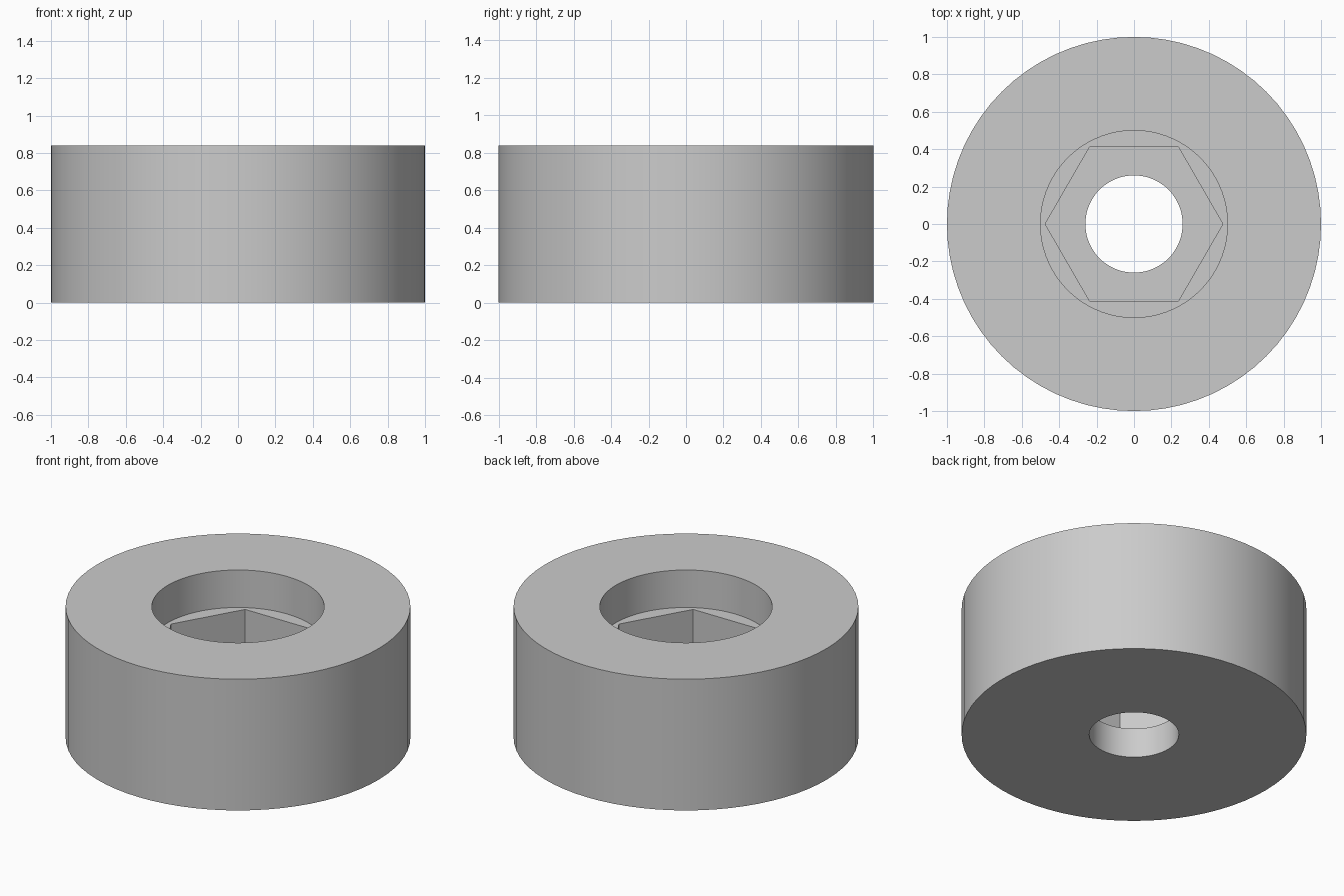
import bpy, bmesh
from math import cos, sin, pi

cube = bpy.data.objects.get("Cube")
if cube:
    bpy.data.objects.remove(cube, do_unlink=True)

SEGMENTS = 72  # divisible by six, so hexagon corners fall on ring points
HEIGHT, BORE_FLOOR, HEX_FLOOR = 0.84, 0.60, 0.19
OUTER, BORE, HEX, HOLE = 1.0, 0.5, 0.475, 0.26

# Plain grey
grey = bpy.data.materials.new("grey")
grey.use_nodes = True
colour = (0.6, 0.6, 0.6, 1)
grey.diffuse_color = colour
grey.node_tree.nodes["Principled BSDF"].inputs["Base Color"].default_value = colour


def ring(bm, radius, z, hexagonal=False):
    """Closed ring of points, round or following a hexagon with corners on x."""
    points = []
    for i in range(SEGMENTS):
        a = 2 * pi * i / SEGMENTS
        r = radius
        if hexagonal:
            r *= cos(pi / 6) / cos(a % (pi / 3) - pi / 6)
        points.append(bm.verts.new((r * cos(a), r * sin(a), z)))
    return points


# Collar: outer wall, top, round counterbore, hex pocket, through hole
bm = bmesh.new()
rings = [
    ring(bm, OUTER, 0),
    ring(bm, OUTER, HEIGHT),
    ring(bm, BORE, HEIGHT),
    ring(bm, BORE, BORE_FLOOR),
    ring(bm, HEX, BORE_FLOOR, True),
    ring(bm, HEX, HEX_FLOOR, True),
    ring(bm, HOLE, HEX_FLOOR),
    ring(bm, HOLE, 0),
]
for k, lower in enumerate(rings):
    upper = rings[(k + 1) % len(rings)]
    for i in range(SEGMENTS):
        j = (i + 1) % SEGMENTS
        bm.faces.new((lower[i], lower[j], upper[j], upper[i]))
bmesh.ops.recalc_face_normals(bm, faces=bm.faces)

mesh = bpy.data.meshes.new("collar")
bm.to_mesh(mesh)
bm.free()
mesh.materials.append(grey)
collar = bpy.data.objects.new("collar", mesh)
bpy.context.collection.objects.link(collar)

# Smooth round walls, crisp rims and hexagon corners
bpy.ops.object.select_all(action="DESELECT")
collar.select_set(True)
bpy.context.view_layer.objects.active = collar
bpy.ops.object.shade_smooth_by_angle(angle=pi / 6)
